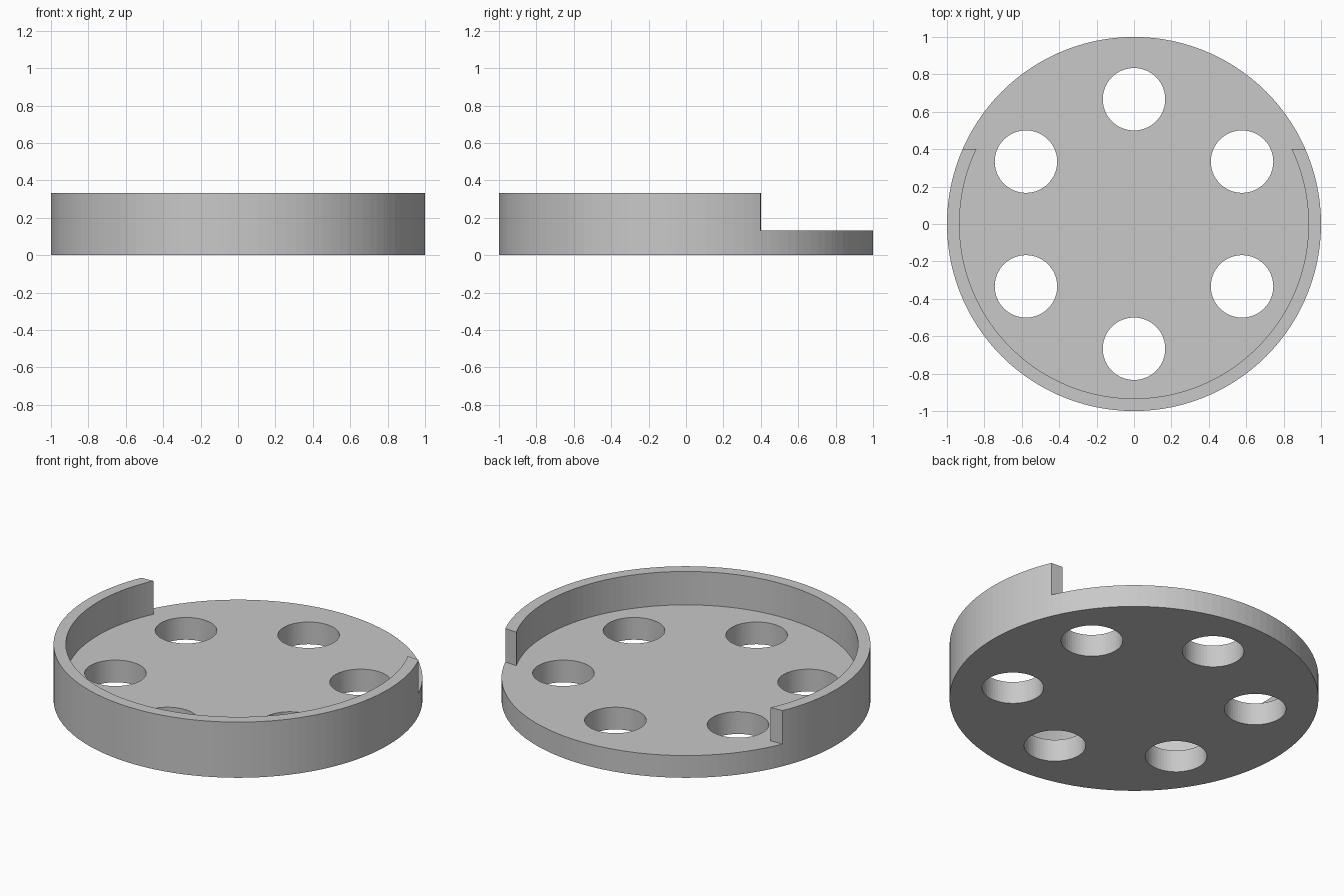
import bpy, bmesh, math

cube = bpy.data.objects.get("Cube")
if cube:
    bpy.data.objects.remove(cube, do_unlink=True)

PLATE_TOP, RIM_TOP = 0.133, 0.333
INNER_R, HOLE_R, HOLE_RING = 0.933, 0.167, 0.667

grey = bpy.data.materials.new("plain grey")
grey.use_nodes = True
grey.diffuse_color = (0.58, 0.58, 0.58, 1)
grey.node_tree.nodes["Principled BSDF"].inputs["Base Color"].default_value = grey.diffuse_color


def arc(radius, start, end, steps, cx=0, cy=0):
    angles = [start + (end - start) * i / steps for i in range(steps + 1)]
    return [(cx + radius * math.cos(a), cy + radius * math.sin(a)) for a in angles]


def circle(radius, steps, cx=0, cy=0):
    return arc(radius, 0, math.tau, steps, cx, cy)[:-1]


def prism(name, outline, bottom, top):
    """Extrude a counter-clockwise outline into a closed solid."""
    bm = bmesh.new()
    face = bm.faces.new([bm.verts.new((x, y, bottom)) for x, y in outline])
    extruded = bmesh.ops.extrude_face_region(bm, geom=[face], use_keep_orig=True)
    for v in extruded["geom"]:
        if isinstance(v, bmesh.types.BMVert):
            v.co.z = top
    bmesh.ops.recalc_face_normals(bm, faces=bm.faces)
    mesh = bpy.data.meshes.new(name)
    bm.to_mesh(mesh)
    bm.free()
    mesh.materials.append(grey)
    obj = bpy.data.objects.new(name, mesh)
    bpy.context.collection.objects.link(obj)
    return obj


# Full-height round body
tray = prism("round_tray", circle(1, 120), 0, RIM_TOP)

# Pocket inside the rim, open at the back
end = math.asin(0.402 / INNER_R)
pocket = arc(INNER_R, -math.pi - end, end, 90)
pocket += [(1.2, 0.38), (1.2, 1.2), (-1.2, 1.2), (-1.2, 0.38)]
cutters = [prism("pocket_cutter", pocket, PLATE_TOP, RIM_TOP + 0.2)]

# Ring of six through holes
for i in range(6):
    a = math.radians(30 + 60 * i)
    outline = circle(HOLE_R, 64, HOLE_RING * math.cos(a), HOLE_RING * math.sin(a))
    cutters.append(prism("hole_cutter", outline, -0.2, RIM_TOP + 0.1))

# Cut the pocket and holes
for cutter in cutters:
    cutter.hide_render = True
    mod = tray.modifiers.new("cut", "BOOLEAN")
    mod.operation = "DIFFERENCE"
    mod.solver = "EXACT"
    mod.object = cutter

bpy.context.view_layer.update()
graph = bpy.context.evaluated_depsgraph_get()
tray_mesh = bpy.data.meshes.new_from_object(tray.evaluated_get(graph))
tray.modifiers.clear()
tray.data = tray_mesh
for cutter in cutters:
    bpy.data.objects.remove(cutter, do_unlink=True)
